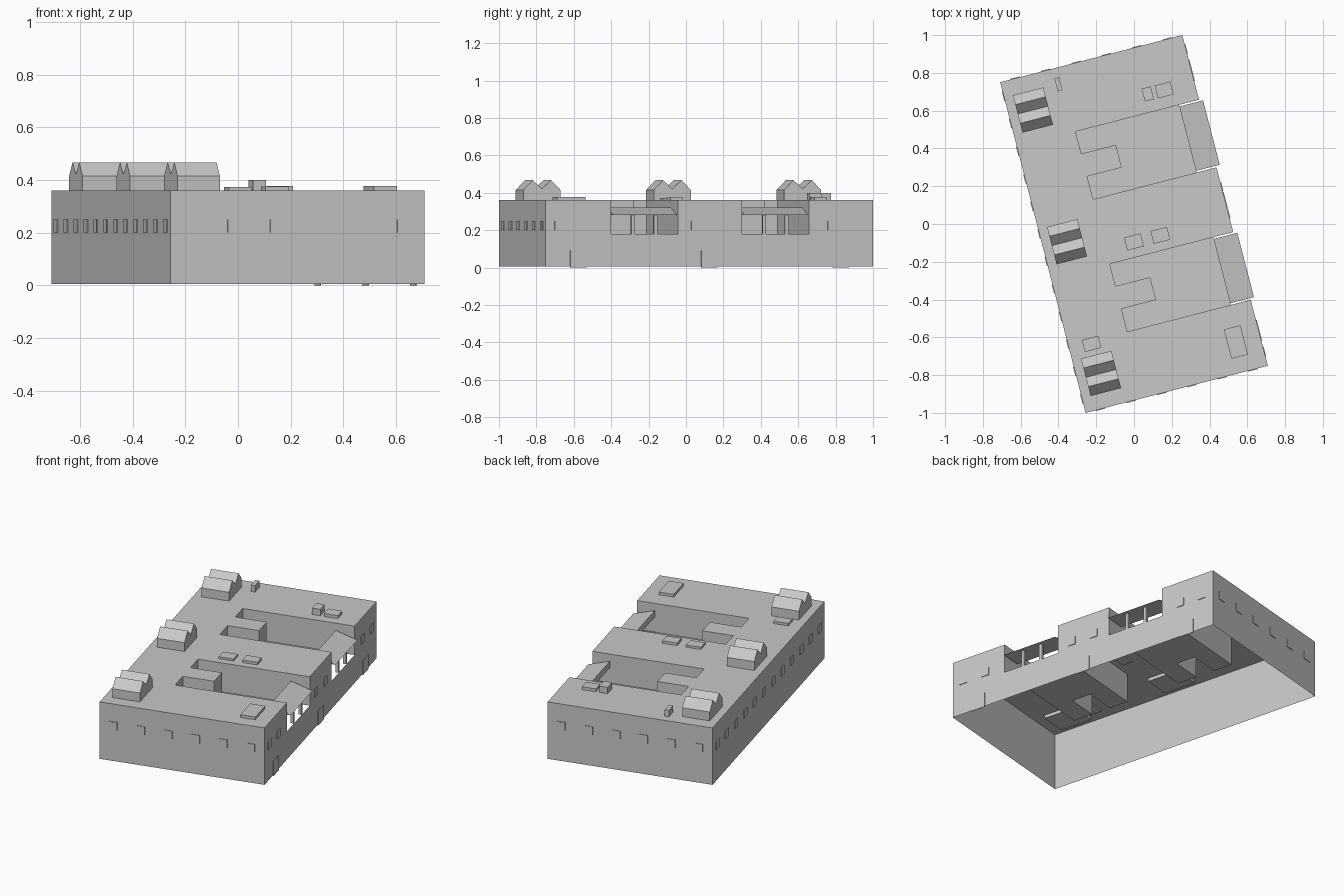
import bpy, bmesh
from math import radians
from mathutils import Matrix

cube = bpy.data.objects.get("Cube")
if cube:
    bpy.data.objects.remove(cube, do_unlink=True)

TURN = Matrix.Rotation(radians(14.5), 4, 'Z')
HU, HV = 0.498, 0.904            # half width and half length of the building
BASE, ROOF, FLOOR = 0.005, 0.36, 0.18
PITCH = 0.724                    # spacing of the repeated bays

mat = bpy.data.materials.new("light_grey")
mat.use_nodes = True
GREY = (0.58, 0.58, 0.58, 1)
mat.diffuse_color = GREY
mat.node_tree.nodes["Principled BSDF"].inputs["Base Color"].default_value = GREY


def build(name, polygons):
    """Make one flat-shaded object from polygons in the building's own axes."""
    bm = bmesh.new()
    for poly in polygons:
        bm.faces.new([bm.verts.new(p) for p in poly])
    bmesh.ops.remove_doubles(bm, verts=bm.verts, dist=0.0001)
    bmesh.ops.recalc_face_normals(bm, faces=bm.faces)
    bmesh.ops.transform(bm, matrix=TURN, verts=bm.verts)
    mesh = bpy.data.meshes.new(name)
    bm.to_mesh(mesh)
    bm.free()
    mesh.materials.append(mat)
    obj = bpy.data.objects.new(name, mesh)
    bpy.context.collection.objects.link(obj)
    return obj


def box_polys(u0, u1, v0, v1, z0, z1):
    ring = [(u0, v0), (u1, v0), (u1, v1), (u0, v1)]
    polys = [[(u, v, z) for u, v in ring] for z in (z0, z1)]
    for (a, b), (c, d) in zip(ring, ring[1:] + ring[:1]):
        polys.append([(a, b, z0), (c, d, z0), (c, d, z1), (a, b, z1)])
    return polys


def box(name, u, v, su, sv, z0, z1):
    return build(name, box_polys(u - su/2, u + su/2, v - sv/2, v + sv/2, z0, z1))


def prism(name, profile, u0, u1):
    """Extrude a (v, z) profile along the short axis."""
    polys = [[(u, v, z) for v, z in profile] for u in (u0, u1)]
    for (a, b), (c, d) in zip(profile, profile[1:] + profile[:1]):
        polys.append([(u0, a, b), (u0, c, d), (u1, c, d), (u1, a, b)])
    return build(name, polys)


def court(v, edge):
    """Outline of a courtyard with a block standing into it, south to north."""
    back, nose = -0.177, 0.012
    return [(edge, v - 0.185), (back, v - 0.185), (back, v - 0.06), (nose, v - 0.06),
            (nose, v + 0.064), (back, v + 0.064), (back, v + 0.185), (edge, v + 0.185)]


court_centres = [0.366 - PITCH, 0.366]

# Outer shell, open underneath, with two sunken courtyards
roof = [(-HU, HV), (-HU, -HV), (HU, -HV)]
east = [(HU, HV, ROOF), (HU, HV, BASE), (HU, -HV, BASE), (HU, -HV, ROOF)]
shell = []
for c in court_centres:
    outline = court(c, HU)
    roof += outline
    for (a, b), (e, f) in zip(outline, outline[1:]):
        shell.append([(a, b, ROOF), (e, f, ROOF), (e, f, FLOOR), (a, b, FLOOR)])
    shell.append([(u, v, FLOOR) for u, v in court(c, 0.388)])
    lo, hi = outline[0][1], outline[-1][1]
    east += [(HU, lo, ROOF), (HU, lo, FLOOR), (HU, hi, FLOOR), (HU, hi, ROOF)]
roof.append((HU, HV))
shell += [[(u, v, ROOF) for u, v in roof], east]
for (a, b), (c, d) in (((HU, HV), (-HU, HV)), ((-HU, HV), (-HU, -HV)), ((-HU, -HV), (HU, -HV))):
    shell.append([(a, b, ROOF), (c, d, ROOF), (c, d, BASE), (a, b, BASE)])
build("building_shell", shell)

# Sloping canopies on slim posts across the courtyard mouths
for i, c in enumerate(court_centres):
    a, b = c - 0.176, c + 0.176
    inner, outer, top, low = 0.388, 0.518, 0.32, 0.28
    build(f"canopy_{i}", [
        [(inner, a, top), (outer, a, low), (outer, b, low), (inner, b, top)],
        [(inner, a, low), (outer, a, low), (outer, b, low), (inner, b, low)],
        [(inner, a, top), (inner, b, top), (inner, b, low), (inner, a, low)],
        [(inner, a, top), (outer, a, low), (inner, a, low)],
        [(inner, b, top), (outer, b, low), (inner, b, low)]])
    for j, s in enumerate((-1, 1)):
        box(f"canopy_post_{i}_{j}", 0.487, c + s * 0.062, 0.018, 0.018, FLOOR, 0.285)

# Double-gabled roof houses
for i in range(3):
    c, h = (1 - i) * 0.72 - 0.002, 0.102
    prism(f"roof_house_{i}", [(c - h, 0.34), (c - h, 0.415), (c - h/2, 0.467), (c, 0.422),
                              (c + h/2, 0.467), (c + h, 0.415), (c + h, 0.34)], -0.45, -0.284)

# Small roof vents and hatches: u, v, size u, size v, top
vents = [(-0.202, 0.816, 0.026, 0.07, 0.40), (0.243, 0.648, 0.05, 0.07, 0.40),
         (0.332, 0.647, 0.085, 0.07, 0.378), (-0.024, -0.092, 0.09, 0.07, 0.373),
         (0.12, -0.093, 0.09, 0.07, 0.376), (0.366, -0.74, 0.09, 0.16, 0.377),
         (-0.376, -0.558, 0.09, 0.065, 0.375)]
for i, (u, v, su, sv, top) in enumerate(vents):
    box(f"roof_vent_{i}", u, v, su, sv, 0.35, top)

# Thin window plates on all four walls
T, W = 0.004, 0.05
panes = []
for k in range(12):
    v = (k + 0.5) * HV / 6 - HV
    panes += box_polys(-HU - T, -HU, v - W/2, v + W/2, 0.2, 0.25)
    if all(abs(v - c) > 0.22 for c in court_centres):
        panes += box_polys(HU, HU + T, v - W/2, v + W/2, 0.2, 0.25)
for k in range(6):
    u = (k + 0.5) * HU / 3 - HU
    for s in (-1, 1):
        v0, v1 = sorted((s * HV, s * (HV + T)))
        panes += box_polys(u - W/2, u + W/2, v0, v1, 0.2, 0.25)
build("window_plates", panes)

# Doors on the long courtyard side
for i in range(3):
    box(f"door_{i}", HU + T/2, (1 - i) * PITCH, T, 0.09, 0, 0.09)
